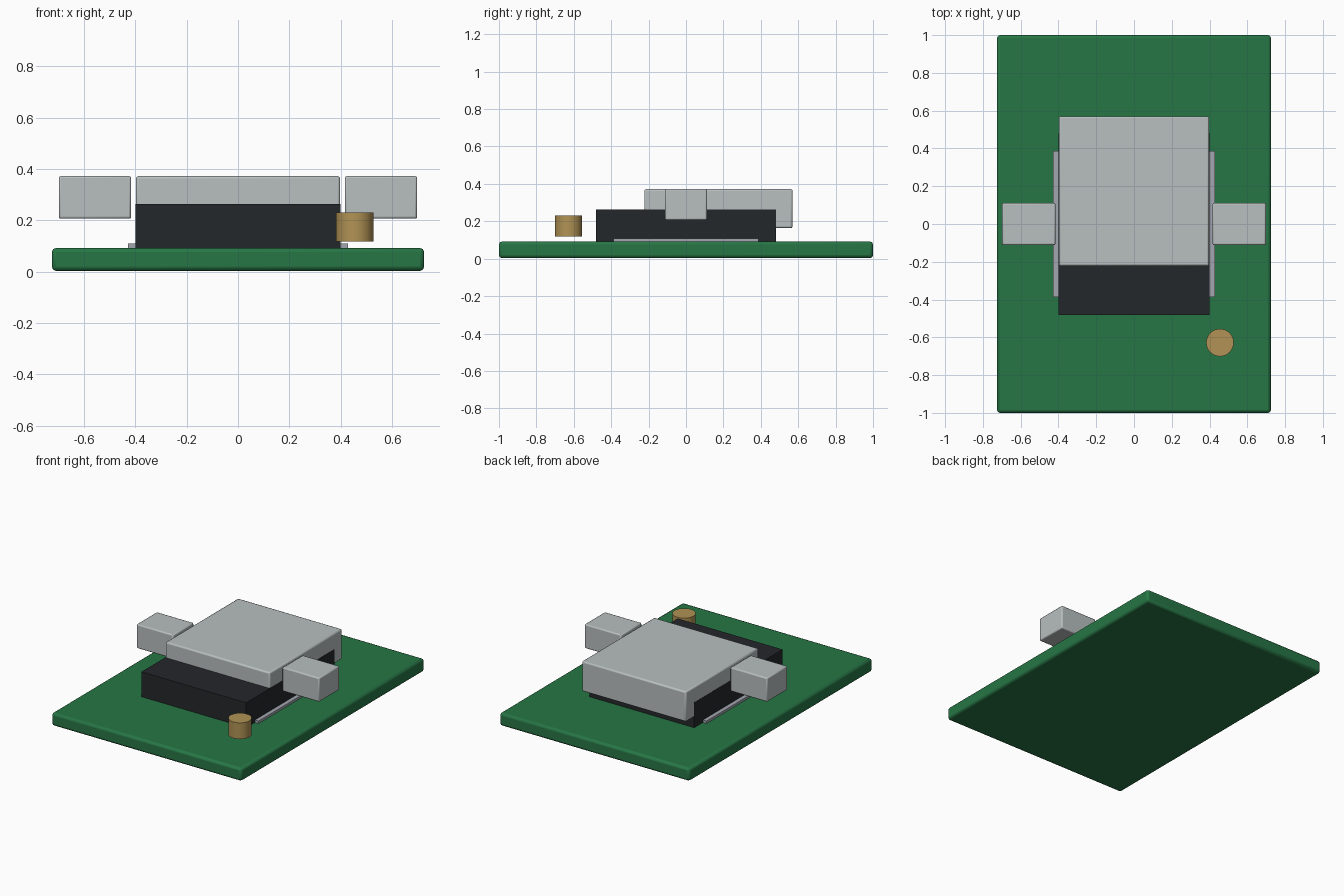
import bpy

if "Cube" in bpy.data.objects:
    bpy.data.objects.remove(bpy.data.objects["Cube"])


def material(name, rgb):
    m = bpy.data.materials.new(name)
    m.diffuse_color = (*rgb, 1)
    m.use_nodes = True
    m.node_tree.nodes["Principled BSDF"].inputs["Base Color"].default_value = m.diffuse_color
    return m


GREEN = material("board_green", (0.02, 0.18, 0.06))
BLACK = material("housing_black", (0.017, 0.02, 0.023))
METAL = material("metal_grey", (0.48, 0.52, 0.52))
STEEL = material("strip_steel", (0.36, 0.39, 0.43))
BRASS = material("brass", (0.44, 0.29, 0.09))


def box(name, lo, hi, mat, bevel=0.0):
    bpy.ops.mesh.primitive_cube_add(
        size=1, location=[(a + b) / 2 for a, b in zip(lo, hi)])
    ob = bpy.context.object
    ob.name = name
    ob.scale = [b - a for a, b in zip(lo, hi)]
    bpy.ops.object.transform_apply(location=False, rotation=False, scale=True)
    ob.data.materials.append(mat)
    if bevel:
        mod = ob.modifiers.new("edge_bevel", "BEVEL")
        mod.width = bevel
        mod.segments = 2
        bpy.ops.object.shade_smooth_by_angle()
    return ob


# Circuit board
box("circuit_board", (-0.725, -1, 0.003), (0.725, 1, 0.092), GREEN, 0.016)

# Socket housing and the card sitting in it, overhanging the back
box("socket_housing", (-0.4, -0.482, 0.088), (0.4, 0.482, 0.264), BLACK)
box("inserted_shell", (-0.398, -0.223, 0.163), (0.398, 0.57, 0.372), METAL, 0.01)

# Side contact strips and side tabs
for side, s in (("left", -1), ("right", 1)):
    x = sorted((s * 0.38, s * 0.428))
    box(side + "_contact_strip", (x[0], -0.387, 0.09), (x[1], 0.387, 0.109), STEEL)
    x = sorted((s * 0.416, s * 0.698))
    box(side + "_tab", (x[0], -0.112, 0.206), (x[1], 0.112, 0.372), METAL, 0.008)

# Brass pin
bpy.ops.mesh.primitive_cylinder_add(
    vertices=32, radius=0.073, depth=0.112, location=(0.455, -0.628, 0.174))
pin = bpy.context.object
pin.name = "brass_pin"
pin.data.materials.append(BRASS)
bpy.ops.object.shade_smooth_by_angle()
